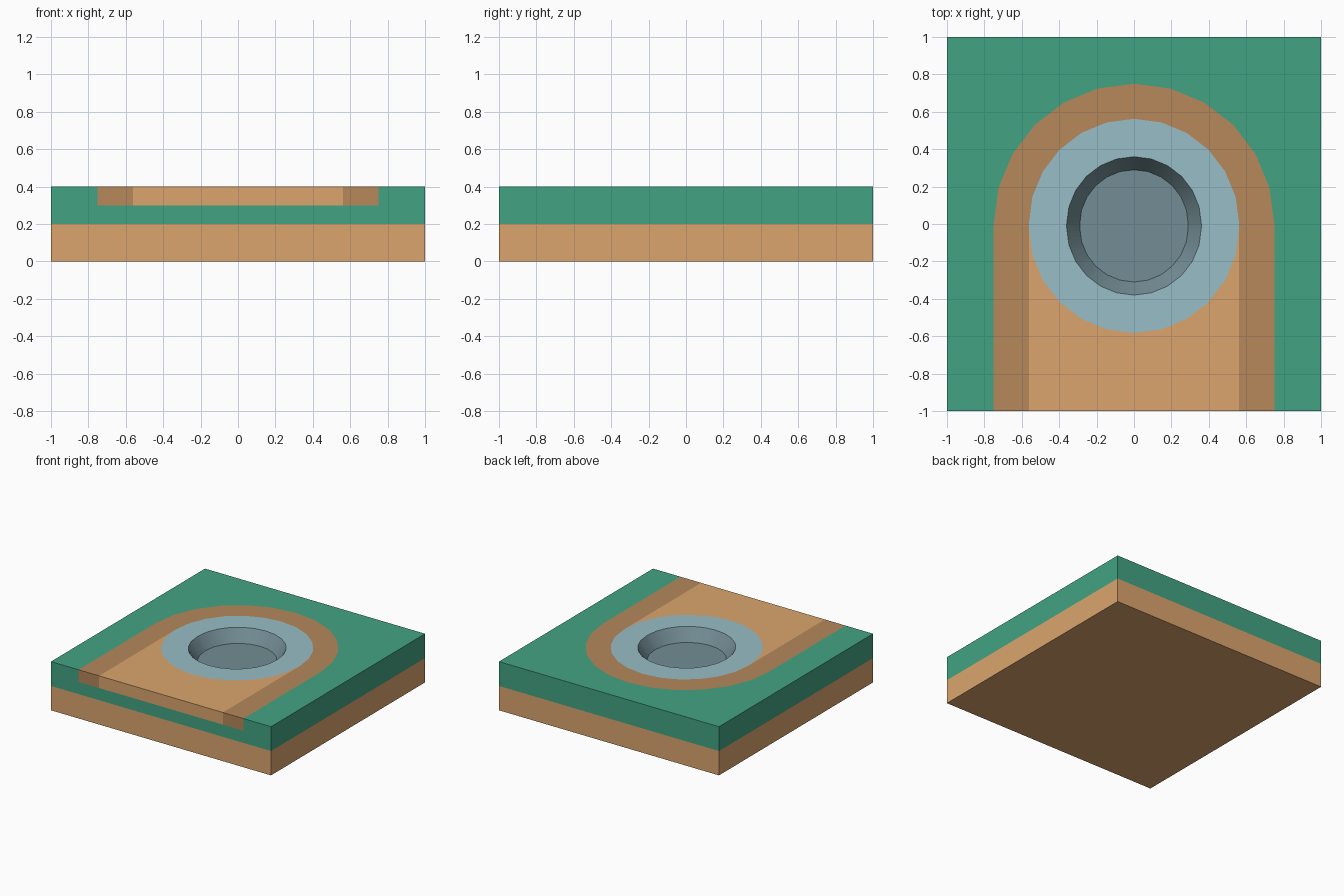
import bpy, bmesh
from math import cos, sin, pi, radians

if "Cube" in bpy.data.objects:
    bpy.data.objects.remove(bpy.data.objects["Cube"])

GAP = 0.02              # the round parts are two half circles this far apart
TOP, STEP, MID = 0.4, 0.3, 0.2
R_OUT, R_IN = 0.75, 0.5625

bm = bmesh.new()
me = bpy.data.meshes.new("path_end_tile")
slots = {}


def material(name, rgb):
    m = bpy.data.materials.new(name)
    m.diffuse_color = [(c / 255) ** 2.2 for c in rgb] + [1]
    m.use_nodes = True
    m.node_tree.nodes["Principled BSDF"].inputs["Base Color"].default_value = m.diffuse_color
    slots[name] = len(me.materials)
    me.materials.append(m)


def face(points, mat):
    f = bm.faces.new([bm.verts.new(p) for p in points])
    f.material_index = slots[mat]


def strip(a, b, mat, closed=False):
    n = len(a)
    for i in range(n if closed else n - 1):
        j = (i + 1) % n
        face([a[i], a[j], b[j], b[i]], mat)


def arc(r, start, y, z):
    return [(r * cos(start + i * pi / 12), y + r * sin(start + i * pi / 12), z)
            for i in range(13)]


def ring(r, z):
    return arc(r, 0, 0, z) + arc(r, pi, -GAP, z)


def arch(r):
    return ([(r, -1, TOP), (r, -GAP, TOP)] + arc(r, 0, 0, TOP)
            + [(-r, -GAP, TOP), (-r, -1, TOP)])


def front(x0, x1, z0, z1, mat):
    face([(x0, -1, z0), (x1, -1, z0), (x1, -1, z1), (x0, -1, z1)], mat)


material("earth", (218, 163, 109))
material("path_edge", (180, 135, 91))
material("grass", (68, 162, 130))
material("stone", (151, 188, 197))
material("dark_stone", (114, 140, 147))


def square(z):
    return [(-1, -1, z), (1, -1, z), (1, 1, z), (-1, 1, z)]


# earth base
face(square(0)[::-1], "earth")
strip(square(0), square(MID), "earth", closed=True)

# grass: three plain sides, notched front, top around the path
strip(square(MID)[1:] + square(MID)[:1], square(TOP)[1:] + square(TOP)[:1], "grass")
face([(x, -1, z) for x, z in ((-1, MID), (1, MID), (1, TOP), (R_OUT, TOP), (R_OUT, STEP),
      (R_IN, STEP), (-R_IN, STEP), (-R_OUT, STEP), (-R_OUT, TOP), (-1, TOP))], "grass")
face([(1, -1, TOP), (1, 1, TOP), (-1, 1, TOP), (-1, -1, TOP)] + arch(R_OUT)[::-1], "grass")

# path border and path bed
strip(arch(R_OUT), arch(R_IN), "path_edge")
for x in (-R_OUT, R_IN):
    front(x, x + R_OUT - R_IN, STEP, TOP, "path_edge")
front(-R_IN, R_IN, STEP, TOP, "earth")
face([(-R_IN, -1, TOP), (R_IN, -1, TOP)] + arc(R_IN, pi, -GAP, TOP)[::-1], "earth")

# stone ring with a sloping pit
strip(ring(R_IN, TOP), ring(0.36, TOP), "stone", closed=True)
strip(ring(0.36, TOP), ring(0.29, STEP), "dark_stone", closed=True)
face(ring(0.29, STEP), "dark_stone")

# weld everything into one closed tile
bmesh.ops.remove_doubles(bm, verts=bm.verts, dist=0.0005)
bmesh.ops.recalc_face_normals(bm, faces=bm.faces)
bm.to_mesh(me)
bm.free()
tile = bpy.data.objects.new("path_end_tile", me)
bpy.context.collection.objects.link(tile)
bpy.context.view_layer.objects.active = tile
tile.select_set(True)
bpy.ops.object.shade_smooth_by_angle(angle=radians(30))
